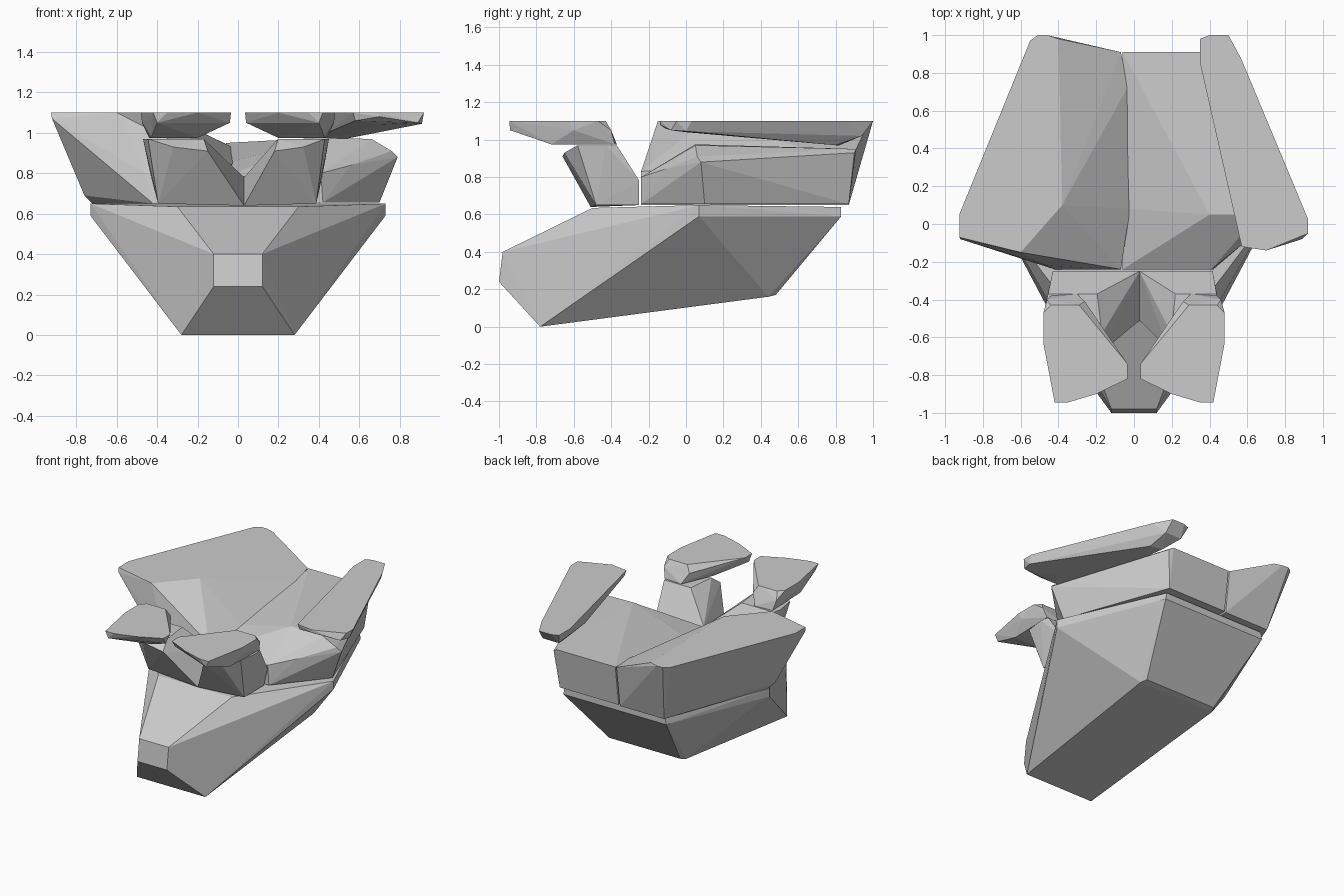
import bpy, bmesh


def hull(name, pts):
    """Faceted convex block wrapped around a few corner points."""
    bm = bmesh.new()
    for p in pts:
        bm.verts.new(p)
    res = bmesh.ops.convex_hull(bm, input=bm.verts[:])
    junk = {v for key in ("geom_interior", "geom_unused") for v in res[key]
            if isinstance(v, bmesh.types.BMVert)}
    if junk:
        bmesh.ops.delete(bm, geom=list(junk), context='VERTS')
    bmesh.ops.dissolve_limit(bm, angle_limit=0.01, verts=bm.verts[:], edges=bm.edges[:])
    bmesh.ops.recalc_face_normals(bm, faces=bm.faces[:])
    me = bpy.data.meshes.new(name)
    bm.to_mesh(me)
    bm.free()
    ob = bpy.data.objects.new(name, me)
    bpy.context.collection.objects.link(ob)
    return ob


def both_sides(pts):
    return [(s * x, y, z) for x, y, z in pts for s in (1, -1)]


def level(z, outline):
    return [(x, y, z) for x, y in outline]


# Lower body: blunt nose, sloping keel, widest just behind the middle
hull("lower_body", both_sides([
    (0.12, -1.0, 0.24), (0.12, -0.98, 0.40), (0.28, -0.78, 0.0),
    (0.31, 0.44, 0.16), (0.29, 0.48, 0.17),
    (0.73, 0.07, 0.59), (0.73, 0.07, 0.65), (0.30, -0.50, 0.635),
    (0.42, 0.83, 0.59), (0.41, 0.83, 0.64)]))

# Front arms meeting in a V slightly right of centre
for side, s, w in (("right", 1, 0.42), ("left", -1, 0.50)):
    arm = [(0, -0.25, 0.65), (0, -0.25, 0.78), (0, -0.51, 0.64),
           (0.85, -0.25, 0.65), (0.92, -0.25, 0.78), (0.85, -0.48, 0.65),
           (0.40, -0.58, 0.97), (0.36, -0.66, 0.91), (0.70, -0.65, 0.93),
           (0.45, -0.37, 0.97), (0.97, -0.37, 0.97), (1.0, -0.43, 0.97), (0.95, -0.58, 0.97)]
    hull(side + "_front_arm", [(0.03 + s * w * x, y, z) for x, y, z in arm])

# Front pads: flat tops with bevelled undersides
for side, s in (("right", 1), ("left", -1)):
    pad = (level(1.10, [(0.035, -0.74), (0.035, -0.82), (0.20, -0.90), (0.35, -0.945),
                        (0.42, -0.945), (0.48, -0.63), (0.48, -0.47), (0.44, -0.43), (0.29, -0.43)])
           + level(1.05, [(0.04, -0.79), (0.40, -0.94), (0.475, -0.60), (0.46, -0.40), (0.26, -0.41)])
           + level(0.975, [(0.20, -0.60), (0.20, -0.72), (0.43, -0.72), (0.44, -0.38), (0.30, -0.37)]))
    hull(side + "_front_pad", [(s * x, y, z) for x, y, z in pad])

# Large rear left block sloping down to the middle seam
hull("rear_left_block",
     level(1.10, [(-0.925, 0.05), (-0.925, -0.07), (-0.60, -0.15), (-0.38, 0.10),
                  (-0.40, 0.98), (-0.46, 1.0), (-0.51, 1.0), (-0.55, 0.97)])
     + level(1.07, [(-0.92, -0.08)])
     + level(0.65, [(-0.72, 0.08), (-0.43, 0.87), (-0.07, 0.87), (-0.07, -0.24), (-0.42, -0.24)])
     + [(-0.76, 0.05, 0.69), (-0.07, -0.24, 0.83), (-0.02, 0.08, 0.85),
        (-0.03, 0.73, 0.93), (-0.07, 0.91, 0.95), (-0.46, -0.22, 0.80)])

# Rear right block filling the other half at a lower height
hull("rear_right_block",
     level(0.655, [(-0.06, -0.24), (0.42, -0.24), (0.70, 0.10), (0.42, 0.87), (-0.06, 0.87)])
     + [(-0.06, -0.24, 0.78), (0.41, -0.24, 0.80), (-0.02, 0.08, 0.86), (0.40, 0.05, 0.975),
        (0.66, 0.05, 0.97), (0.76, 0.06, 0.91), (0.79, 0.08, 0.88), (0.56, -0.12, 0.84),
        (0.45, 0.90, 0.93), (0.42, 0.91, 0.95), (-0.06, 0.91, 0.95)])

# Long right wing pad, thickest towards the back
hull("rear_right_pad",
     level(1.10, [(0.35, 0.98), (0.40, 1.0), (0.50, 1.0), (0.57, 0.87), (0.92, 0.03),
                  (0.92, -0.05), (0.70, -0.14), (0.57, -0.12), (0.41, 0.60), (0.35, 0.85)])
     + [(0.89, -0.08, 1.05), (0.91, 0.0, 1.045), (0.70, -0.14, 1.08), (0.58, -0.11, 1.06),
        (0.68, 0.0, 1.04), (0.44, 0.55, 1.0), (0.44, 0.82, 0.97), (0.53, 0.80, 0.97),
        (0.38, 0.94, 1.02), (0.51, 0.94, 1.02)])
